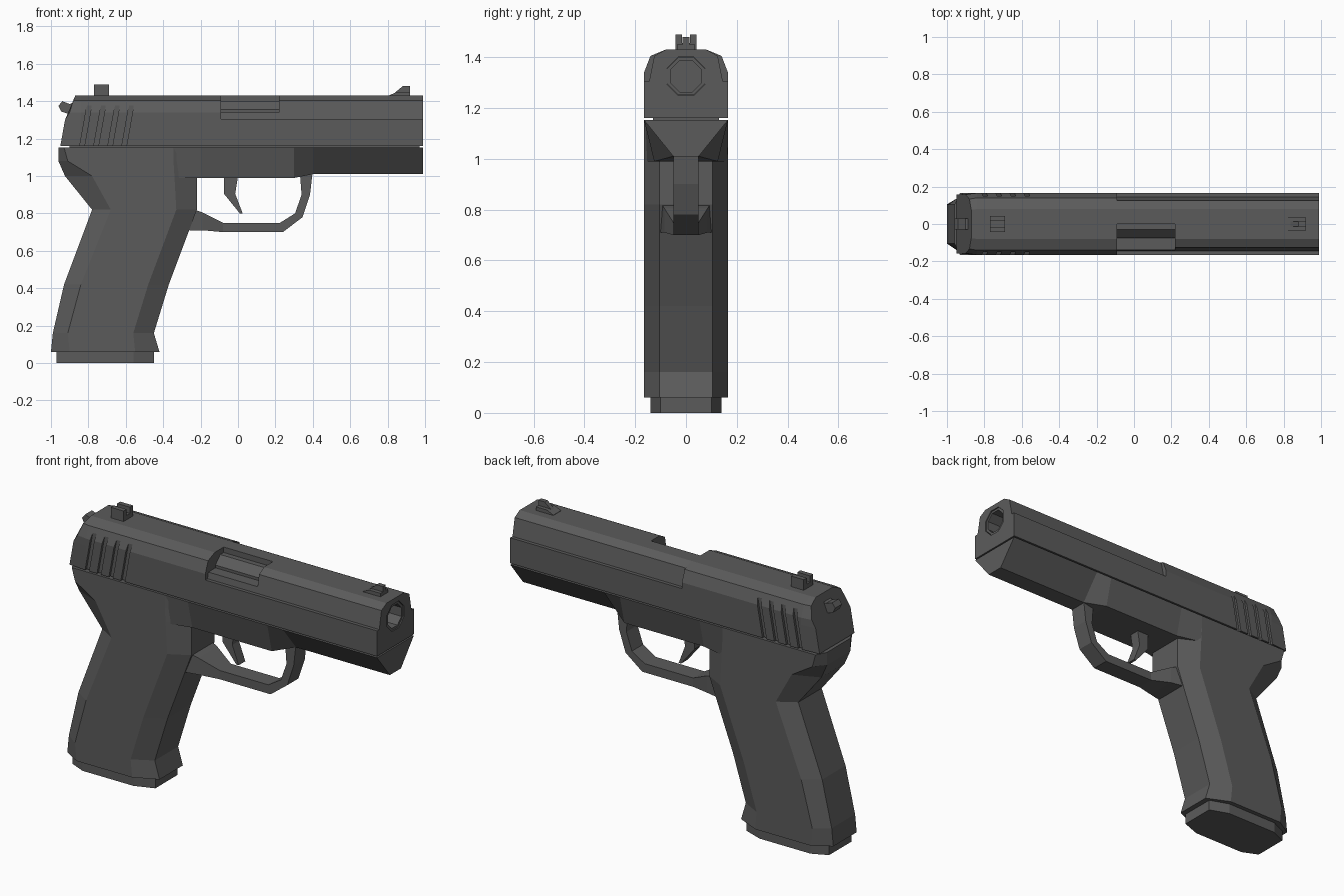
import bpy, bmesh, math

old = bpy.data.objects.get("Cube")
if old:
    bpy.data.objects.remove(old, do_unlink=True)

GREY = (0.105, 0.105, 0.105, 1)
metal = bpy.data.materials.new("dark_grey")
metal.use_nodes = True
metal.diffuse_color = GREY
shader = next(n for n in metal.node_tree.nodes if n.type == 'BSDF_PRINCIPLED')
shader.inputs["Base Color"].default_value = GREY
shader.inputs["Roughness"].default_value = 0.6


def loft(name, rings):
    """Skin a list of equal-length point rings and cap both ends."""
    bm = bmesh.new()
    loops = [[bm.verts.new(p) for p in ring] for ring in rings]
    n = len(loops[0])
    for a, b in zip(loops, loops[1:]):
        for i in range(n):
            j = (i + 1) % n
            bm.faces.new((a[i], a[j], b[j], b[i]))
    bm.faces.new(loops[0])
    bm.faces.new(loops[-1])
    bmesh.ops.recalc_face_normals(bm, faces=bm.faces)
    mesh = bpy.data.meshes.new(name)
    bm.to_mesh(mesh)
    bm.free()
    mesh.materials.append(metal)
    obj = bpy.data.objects.new(name, mesh)
    bpy.context.collection.objects.link(obj)
    return obj


def plate(name, outline, y0, y1):
    """Side outline (x, z) extruded across y."""
    return loft(name, [[(x, y, z) for x, z in outline] for y in (y0, y1)])


def box(name, x0, x1, y0, y1, z0, z1):
    return plate(name, [(x0, z0), (x1, z0), (x1, z1), (x0, z1)], y0, y1)


def mirrored(half):
    """Close a (y, z) half profile across the centre plane."""
    return half + [(-y, z) for y, z in reversed(half)]


def section(x, half):
    return [(x, y, z) for y, z in mirrored(half)]


def octagon(x, radius, z):
    angles = [math.radians(22.5 + 45 * i) for i in range(8)]
    return [(x, radius * math.cos(a), z + radius * math.sin(a)) for a in angles]


def cut(target, cutter):
    mod = target.modifiers.new("cut", 'BOOLEAN')
    mod.operation = 'DIFFERENCE'
    mod.solver = 'EXACT'
    mod.object = cutter
    bpy.context.view_layer.objects.active = target
    bpy.context.view_layer.update()
    bpy.ops.object.modifier_apply(modifier=mod.name)
    bpy.data.objects.remove(cutter, do_unlink=True)


# Slide: full-width rear with a raked back, stepped narrower front
rear_half = [(0.165, 1.16), (0.165, 1.30), (0.165, 1.34), (0.14, 1.405), (0.08, 1.43)]
rake = {1.16: -0.95, 1.30: -0.925, 1.34: -0.90, 1.405: -0.88, 1.43: -0.87}
rear_ring = [(rake[z], y * 0.95, z) for y, z in mirrored(rear_half)]
slide_rear = loft("slide_rear", [rear_ring, section(-0.84, rear_half),
                                 section(-0.09, rear_half)])
front_half = [(0.165, 1.16), (0.165, 1.305), (0.145, 1.305), (0.125, 1.405), (0.08, 1.43)]
slide_front = loft("slide_front", [section(-0.09, front_half), section(0.99, front_half)])

# Slanted grip grooves on both sides of the slide
for i in range(4):
    x = -0.85 + i * 0.075
    groove = [(x, 1.14), (x + 0.025, 1.14), (x + 0.07, 1.39), (x + 0.045, 1.39)]
    for side in (-1, 1):
        cut(slide_rear, plate("groove_cutter", groove, side * 0.151, side * 0.2))

# Muzzle bore and ejection port
cut(slide_front, loft("bore_cutter", [octagon(0.6, 0.082, 1.325), octagon(1.1, 0.082, 1.325)]))
cut(slide_front, box("port_cutter", -0.2, 0.22, -0.2, 0.0, 1.34, 1.5))

# Barrel: solid chamber block with a hollow muzzle
barrel = loft("barrel", [octagon(-0.09, 0.08, 1.325), octagon(0.985, 0.08, 1.325)])
cut(barrel, loft("barrel_cutter", [octagon(0.7, 0.066, 1.325), octagon(1.1, 0.066, 1.325)]))

# Recessed rail between slide and frame
box("slide_rail", -0.9, 0.97, -0.13, 0.13, 1.13, 1.18)

# Frame: tapers from the grip to the wedge-shaped dust cover
frame_stations = [(-0.36, 0.164, 0.99), (-0.20, 0.125, 0.99), (0.30, 0.125, 0.99),
                  (0.40, 0.05, 1.01), (0.99, 0.05, 1.01)]
loft("frame", [section(x, [(w, z), (0.165, 1.152)]) for x, w, z in frame_stations])

# Grip: eight-sided loft (height, back, back bevel, front bevel, front)
grip_levels = [(0.06, -1.00, -0.90, -0.55, -0.42),
               (0.16, -0.99, -0.91, -0.56, -0.45),
               (0.42, -0.93, -0.84, -0.48, -0.37),
               (0.82, -0.78, -0.68, -0.33, -0.22),
               (1.00, -0.925, -0.78, -0.34, -0.22),
               (1.08, -0.96, -0.91, -0.345, -0.22),
               (1.152, -0.96, -0.93, -0.345, -0.22)]


def grip_ring(z, back, back_bevel, front_bevel, front, wide=0.165, narrow=0.105):
    half = [(front, narrow), (front_bevel, wide), (back_bevel, wide), (back, narrow)]
    return [(x, y, z) for x, y in half] + [(x, -y, z) for x, y in reversed(half)]


loft("grip", [grip_ring(*level) for level in grip_levels])
base = (-0.97, -0.88, -0.56, -0.45)
loft("magazine_base", [grip_ring(z, *base, wide=0.14, narrow=0.10) for z in (0.0, 0.08)])

# Trigger guard: (outer point, inner point, half width) along the loop
guard_stations = [((-0.26, 0.71), (-0.26, 0.83), 0.10),
                  ((-0.19, 0.71), (-0.19, 0.805), 0.085),
                  ((-0.08, 0.70), (-0.08, 0.75), 0.05),
                  ((0.24, 0.70), (0.225, 0.75), 0.05),
                  ((0.345, 0.78), (0.305, 0.80), 0.05),
                  ((0.385, 0.90), (0.34, 0.90), 0.05),
                  ((0.40, 1.03), (0.33, 1.03), 0.05)]
loft("trigger_guard", [[(o[0], -w, o[1]), (o[0], w, o[1]), (i[0], w, i[1]), (i[0], -w, i[1])]
                       for o, i, w in guard_stations])

# Trigger
plate("trigger", [(-0.075, 1.0), (-0.075, 0.905), (0.01, 0.80), (0.025, 0.80),
                  (-0.015, 0.905), (0.0, 1.0)], -0.03, 0.03)

# Hammer
plate("hammer", [(-0.86, 1.32), (-0.90, 1.33), (-0.945, 1.345), (-0.96, 1.375),
                 (-0.94, 1.40), (-0.90, 1.385), (-0.86, 1.40)], -0.03, 0.03)

# Rear sight with a notch between two posts
box("rear_sight_base", -0.77, -0.69, -0.042, 0.042, 1.42, 1.455)
for side, label in ((1, "left"), (-1, "right")):
    box("rear_sight_post_" + label, -0.77, -0.69, side * 0.015, side * 0.042, 1.45, 1.49)

# Front sight: low ramped foot and thin blade
plate("front_sight_foot", [(0.81, 1.42), (0.81, 1.432), (0.85, 1.45), (0.92, 1.45),
                           (0.92, 1.42)], -0.035, 0.035)
plate("front_sight_blade", [(0.82, 1.43), (0.88, 1.48), (0.92, 1.48), (0.92, 1.43)],
      -0.013, 0.013)
